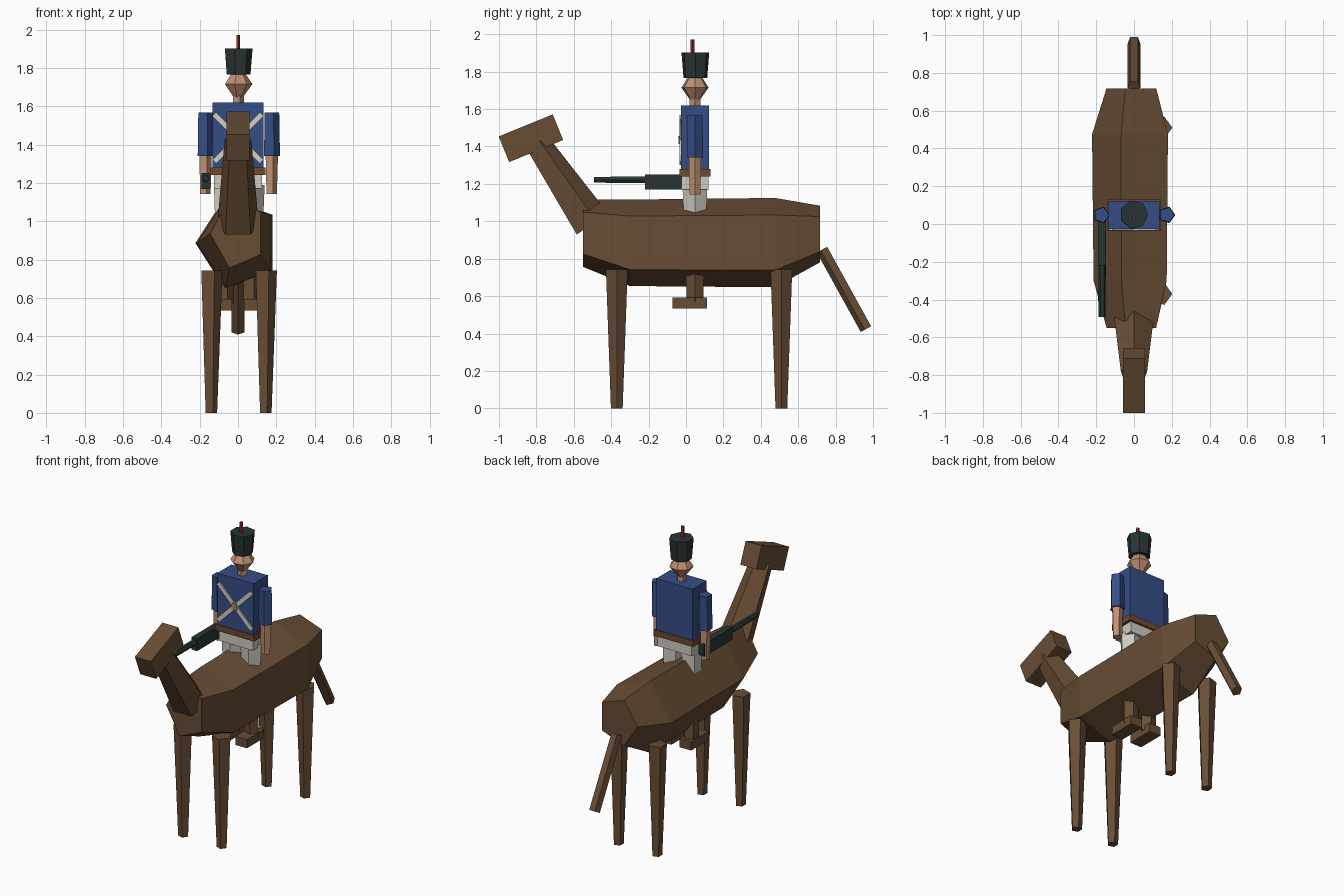
import bpy, bmesh
from math import cos, sin, pi, radians
from mathutils import Vector, Matrix

cube = bpy.data.objects.get("Cube")
if cube:
    bpy.data.objects.remove(cube, do_unlink=True)


def material(name, rgb):
    m = bpy.data.materials.new(name)
    m.use_nodes = True
    m.diffuse_color = (*rgb, 1)
    m.node_tree.nodes["Principled BSDF"].inputs["Base Color"].default_value = (*rgb, 1)
    return m


WOOD = material("horse brown", (0.14, 0.075, 0.036))
BLUE = material("coat blue", (0.036, 0.075, 0.235))
WHITE = material("trouser white", (0.62, 0.6, 0.53))
STRAP = material("strap cream", (0.66, 0.62, 0.54))
SKIN = material("skin", (0.53, 0.28, 0.17))
BLACK = material("hat black", (0.022, 0.034, 0.034))
RED = material("plume red", (0.3, 0.025, 0.025))
BELT = material("belt leather", (0.16, 0.068, 0.03))
BRASS = material("buckle brass", (0.42, 0.25, 0.08))


def finish(name, bm, mat):
    bmesh.ops.recalc_face_normals(bm, faces=bm.faces)
    mesh = bpy.data.meshes.new(name)
    bm.to_mesh(mesh)
    bm.free()
    mesh.materials.append(mat)
    ob = bpy.data.objects.new(name, mesh)
    bpy.context.collection.objects.link(ob)
    return ob


def loft(name, rings, mat):
    """Skin a list of point rings and cap both ends."""
    bm = bmesh.new()
    loops = [[bm.verts.new(p) for p in ring] for ring in rings]
    n = len(loops[0])
    for a, b in zip(loops, loops[1:]):
        for i in range(n):
            j = (i + 1) % n
            bm.faces.new((a[i], a[j], b[j], b[i]))
    bm.faces.new(loops[0])
    bm.faces.new(loops[-1])
    return finish(name, bm, mat)


def ring(center, axis, rx, rv, sides, phase):
    u = Vector((1, 0, 0))
    v = axis.normalized().cross(u)
    turn = radians(phase)
    return [Vector(center) + u * rx * cos(turn + 2 * pi * i / sides)
            + v * rv * sin(turn + 2 * pi * i / sides) for i in range(sides)]


def rod(name, p0, p1, r0, r1, mat, sides=5, phase=0):
    axis = Vector(p1) - Vector(p0)
    return loft(name, [ring(p0, axis, r0, r0, sides, phase),
                       ring(p1, axis, r1, r1, sides, phase)], mat)


def box(name, center, size, mat, tilt=0, axis="X"):
    bm = bmesh.new()
    bmesh.ops.create_cube(bm, size=1, matrix=Matrix.Translation(center)
                          @ Matrix.Rotation(radians(tilt), 4, axis)
                          @ Matrix.Diagonal((*size, 1)))
    return finish(name, bm, mat)


# Horse: five-sided barrel with narrowed ends
ALONG = Vector((0, 1, 0))
stations = [(-0.55, 0.937, 0.145, 0.19), (-0.3, 0.885, 0.214, 0.243),
            (0.475, 0.886, 0.222, 0.251), (0.717, 0.932, 0.146, 0.159)]
loft("horse_body", [ring((0, y, z), ALONG, rx, rz, 5, 180)
                    for y, z, rx, rz in stations], WOOD)
rod("horse_neck", (0, -0.509, 0.98), (0, -0.80, 1.415), 0.112, 0.073, WOOD, phase=90)
box("horse_head", (0, -0.829, 1.444), (0.118, 0.312, 0.148), WOOD, tilt=22.2)
rod("horse_tail", (0, 0.73, 0.85), (0, 0.965, 0.425), 0.035, 0.035, WOOD, phase=90)
for end, y in (("front", -0.37), ("rear", 0.51)):
    for side, s in (("left", 1), ("right", -1)):
        rod(f"horse_{end}_leg_{side}", (s * 0.142, y, 0), (s * 0.142, y, 0.742),
            0.033, 0.061, WOOD)

# Rider torso, belt and hips
Y = 0.048
box("coat", (0, Y, 1.447), (0.268, 0.15, 0.345), BLUE)
box("belt", (0, Y, 1.26), (0.286, 0.168, 0.04), BELT)
box("hips", (0, Y, 1.205), (0.25, 0.142, 0.07), WHITE)

# Crossed straps with buckle
for name, tilt in (("strap_left", 45), ("strap_right", -45)):
    box(name, (0, -0.031, 1.435), (0.35, 0.009, 0.028), STRAP, tilt=tilt, axis="Y")
box("buckle", (0, -0.037, 1.435), (0.036, 0.008, 0.042), BRASS)

# Rider limbs, mirrored
for side, s in (("left", 1), ("right", -1)):
    x = s * 0.173
    rod("sleeve_" + side, (x, Y, 1.34), (x, Y, 1.568), 0.046, 0.042, BLUE)
    rod("forearm_" + side, (x, Y, 1.142), (x, Y, 1.36), 0.03, 0.036, SKIN)
    x = s * 0.069
    rod("trouser_" + side, (x, Y, 0.9), (x, Y, 1.19), 0.058, 0.07, WHITE)
    rod("boot_" + side, (x, Y, 0.57), (x, Y, 0.92), 0.048, 0.052, WOOD)
    box("foot_" + side, (s * 0.073, 0.02, 0.564), (0.085, 0.182, 0.058), WOOD)

# Rider head, tall hat and plume
UP = Vector((0, 0, 1))
rod("rider_neck", (0, Y, 1.6), (0, Y, 1.66), 0.031, 0.031, SKIN)
loft("rider_head", [ring((0, Y, z), UP, r, r, 7, 0)
                    for z, r in ((1.645, 0.024), (1.715, 0.075), (1.775, 0.035))], SKIN)
rod("hat", (0, Y + 0.002, 1.765), (0, Y + 0.002, 1.902), 0.065, 0.076, BLACK, sides=7)
rod("plume", (0, 0.035, 1.89), (0, 0.035, 1.972), 0.011, 0.011, RED)

# Long gun in the right hand
box("gun_stock", (-0.169, -0.07, 1.21), (0.042, 0.3, 0.082), BLACK)
rod("gun_barrel", (-0.169, -0.2, 1.222), (-0.169, -0.493, 1.222), 0.02, 0.018, BLACK, sides=6)
